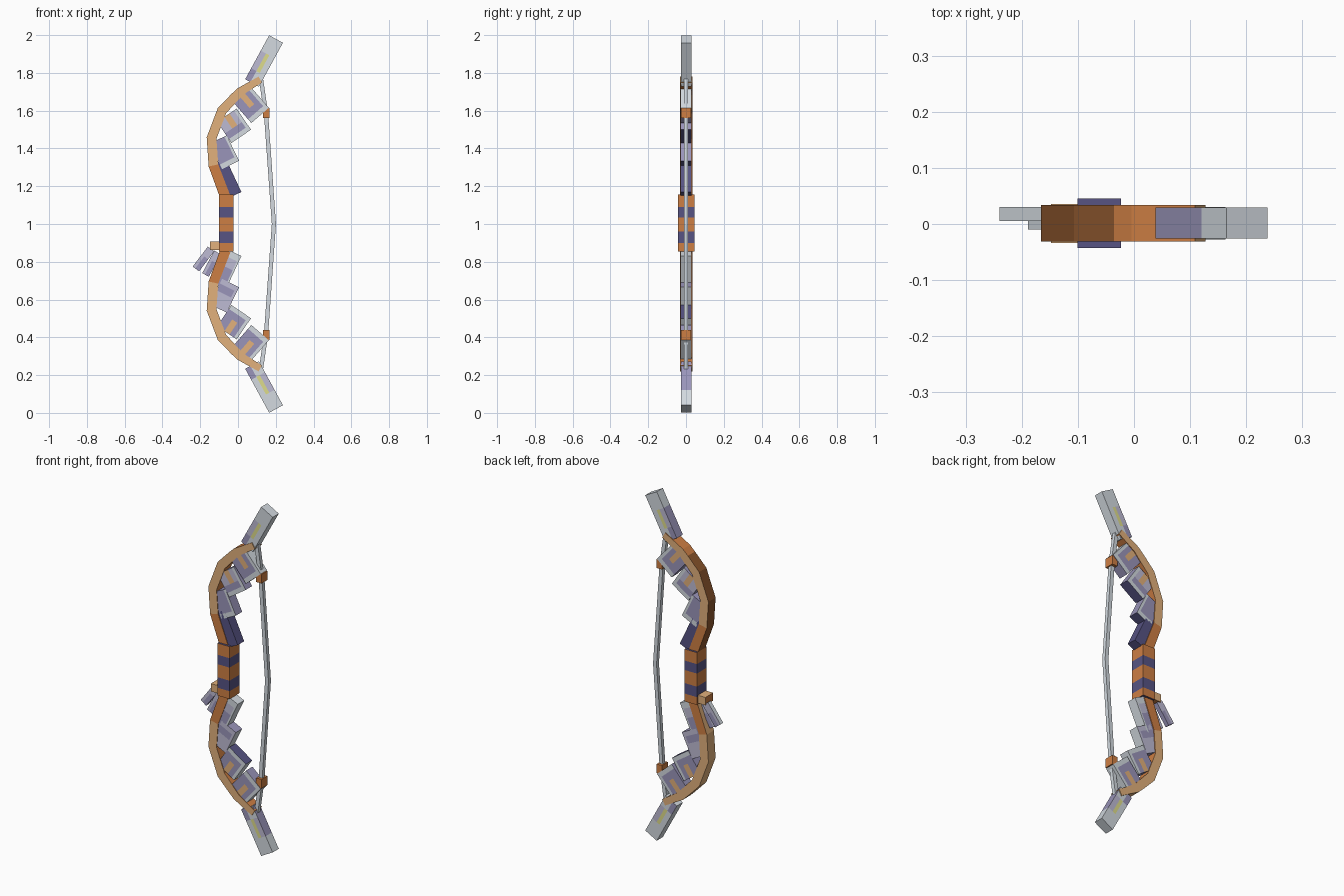
import bpy, bmesh
from math import sin, cos, radians
from mathutils import Vector

cube = bpy.data.objects.get("Cube")
if cube:
    bpy.data.objects.remove(cube)


def linear(c):
    c /= 255
    return c / 12.92 if c < 0.04 else ((c + 0.055) / 1.055) ** 2.4


# Palette
PALETTE = {
    "pale_grey": (211, 218, 224), "lilac": (190, 187, 212), "mauve": (154, 149, 186),
    "dark_violet": (87, 84, 132), "tan_wood": (226, 177, 124),
    "orange_wood": (206, 127, 68), "dark_wood": (140, 86, 45),
    "yellow_mark": (222, 220, 140),
}
NAMES = list(PALETTE)
GREY, LILAC, MAUVE, VIOLET, TAN, ORANGE, BROWN, YELLOW = range(len(NAMES))
MATERIALS = []
for name, rgb in PALETTE.items():
    mat = bpy.data.materials.new(name)
    mat.use_nodes = True
    colour = [linear(c) for c in rgb] + [1]
    mat.diffuse_color = colour
    bsdf = mat.node_tree.nodes["Principled BSDF"]
    bsdf.inputs["Base Color"].default_value = colour
    bsdf.inputs["Roughness"].default_value = 0.8
    MATERIALS.append(mat)


def finish(bm, name, lower):
    """Flip onto the lower half if asked, then make the object."""
    if lower:
        for v in bm.verts:
            v.co.z = 2 - v.co.z
    bmesh.ops.recalc_face_normals(bm, faces=bm.faces)
    mesh = bpy.data.meshes.new(name)
    bm.to_mesh(mesh)
    bm.free()
    for mat in MATERIALS:
        mesh.materials.append(mat)
    obj = bpy.data.objects.new(name, mesh)
    bpy.context.collection.objects.link(obj)


def block(name, x, z, length, width, angle, depth, rule, t_cuts=(), s_cuts=(), lower=False):
    """Box turned in the xz plane; rule(t, s, n) colours faces by local position and normal."""
    bm = bmesh.new()
    bmesh.ops.create_cube(bm, size=1)
    for axis, cuts in ((Vector((1, 0, 0)), t_cuts), (Vector((0, 0, 1)), s_cuts)):
        for c in cuts:
            bmesh.ops.bisect_plane(bm, geom=bm.verts[:] + bm.edges[:] + bm.faces[:],
                                   plane_co=axis * c, plane_no=axis)
    bm.normal_update()
    for f in bm.faces:
        c = f.calc_center_median()
        f.material_index = rule(c.x, c.z, f.normal)
    ca, sa = cos(radians(angle)), sin(radians(angle))
    y0, y1 = depth
    for v in bm.verts:
        t, s = v.co.x * length, v.co.z * width
        v.co = (x + t * ca - s * sa, y0 + (v.co.y + 0.5) * (y1 - y0), z + t * sa + s * ca)
    finish(bm, name, lower)


def strip(name, path, widths, depth, rule, lower=False):
    """Mitred flat bar along an xz path; rule(segment, side) colours it."""
    bm = bmesh.new()
    pts = [Vector(p) for p in path]
    rings = []
    for i, p in enumerate(pts):
        d = Vector((0, 0))
        if i:
            d += (p - pts[i - 1]).normalized()
        if i < len(pts) - 1:
            d += (pts[i + 1] - p).normalized()
        d.normalize()
        off = Vector((-d.y, d.x)) * widths[i] / 2
        a, b = p + off, p - off
        rings.append([bm.verts.new((q.x, y, q.y)) for q, y in
                      ((a, depth[0]), (a, depth[1]), (b, depth[1]), (b, depth[0]))])
    # sides: 0 outer, 1 back, 2 inner, 3 front
    for i, (r, q) in enumerate(zip(rings, rings[1:])):
        for k in range(4):
            m = (k + 1) % 4
            bm.faces.new((r[k], r[m], q[m], q[k])).material_index = rule(i, k)
    for ring, seg in ((rings[0], 0), (rings[-1], len(pts) - 2)):
        bm.faces.new(ring).material_index = rule(seg, 3)
    finish(bm, name, lower)


def plain(colour):
    return lambda *args: colour


# Feather colours: body by the root, outer part, trim, free end, string edge
def feather_rule(quill, root, outer, trim, end, edge):
    def rule(t, s, n):
        if abs(n.y) > 0.5:
            if quill and abs(s) < 0.13 and t < 0.05:
                return TAN
            if t > 0.32 or s > 0.36:
                return trim
            return outer if t > 0.05 else root
        if n.x > 0.5:
            return end
        return edge if n.z > 0.5 else MAUVE
    return rule


# Grip with wrapped bands and violet end faces
def grip_rule(t, s, n):
    if abs(n.x) > 0.5:
        return VIOLET
    return VIOLET if -0.35 < t < -0.15 or 0.1 < t < 0.28 else ORANGE


block("grip", -0.062, 1.005, 0.3, 0.077, 90, (-0.043, 0.045), grip_rule,
      t_cuts=(-0.35, -0.15, 0.1, 0.28))

LIMB = [(-0.066, 1.14), (-0.13, 1.31), (-0.14, 1.455), (-0.085, 1.6), (-0.018, 1.671),
        (0.01, 1.7), (0.118, 1.765)]
# x, z, length, width, angle, has quill
FEATHERS = [(0.069, 1.63, 0.146, 0.123, -49, True), (-0.021, 1.52, 0.135, 0.125, -56, True),
            (-0.072, 1.38, 0.15, 0.1, -64, False), (-0.055, 1.243, 0.195, 0.07, -65, False)]
# root, outer, trim, end, edge for each feather
UPPER_COLOURS = [(MAUVE, MAUVE, GREY, MAUVE, GREY), (LILAC, MAUVE, GREY, VIOLET, MAUVE),
                 (MAUVE, MAUVE, GREY, VIOLET, MAUVE), (VIOLET, VIOLET, VIOLET, VIOLET, VIOLET)]
LOWER_COLOURS = [(MAUVE, MAUVE, GREY, MAUVE, GREY), (MAUVE, MAUVE, GREY, VIOLET, GREY),
                 (LILAC, MAUVE, LILAC, MAUVE, GREY), (MAUVE, LILAC, GREY, GREY, GREY)]

for lower in (False, True):
    half = "lower" if lower else "upper"

    # Curved wooden limb
    def limb_rule(seg, side):
        if side in (1, 3):
            return ORANGE if seg == 0 else TAN
        if lower:
            return TAN if side == 0 else ORANGE
        return BROWN if side == 0 and seg < 4 else ORANGE

    strip(half + "_limb", LIMB, (0.055, 0.052, 0.052, 0.052, 0.048, 0.045, 0.036),
          (-0.031, 0.034), limb_rule, lower)

    # Feathers lining the inside of the limb
    colours = LOWER_COLOURS if lower else UPPER_COLOURS
    for i, (x, z, length, width, angle, quill) in enumerate(FEATHERS):
        block(f"{half}_feather_{i + 1}", x, z, length, width, angle, (-0.028, 0.03),
              feather_rule(quill, *colours[i]),
              t_cuts=(0.05, 0.32), s_cuts=(-0.13, 0.13, 0.36), lower=lower)

    # Stone tip with a yellow mark
    def tip_rule(t, s, n):
        if abs(n.y) > 0.5:
            if abs(s) < 0.12 and -0.25 < t < 0.15:
                return YELLOW
            if t < -0.25:
                return MAUVE if s > 0.12 else GREY
            beside = s < -0.12 if lower else s > 0.12
            return LILAC if beside and t < 0.15 else GREY
        upward = n.z < -0.5 if lower else n.z > 0.5
        return MAUVE if upward and t < 0.15 else GREY

    block(half + "_tip", 0.138, 1.863, 0.265, 0.083, 61.4, (-0.026, 0.029), tip_rule,
          t_cuts=(-0.25, 0.15), s_cuts=(-0.12, 0.12), lower=lower)

    # String clasp
    block(half + "_string_clasp", 0.15, 1.587, 0.052, 0.034, 90, (-0.026, 0.027),
          plain(ORANGE), lower=lower)

# Bowstring
STRING = [(0.12, 1.78), (0.148, 1.59), (0.19, 1.0), (0.148, 0.41), (0.12, 0.22)]
strip("bowstring", STRING, [0.022] * len(STRING), (-0.011, 0.011), plain(GREY))

# Hanging feathers and their binding below the grip
block("feather_binding", -0.122, 0.885, 0.052, 0.045, 0, (-0.034, 0.036),
      lambda t, s, n: TAN if abs(n.y) > 0.5 or n.z > 0.5 else ORANGE)


def hanging_rule(t, s, n):
    if abs(n.y) > 0.5:
        return MAUVE if t < 0.1 and s < 0.1 else LILAC
    return GREY if n.z > 0.5 else MAUVE


block("hanging_feather_back", -0.183, 0.815, 0.132, 0.042, 53, (0.005, 0.03),
      hanging_rule, t_cuts=(0.1,), s_cuts=(0.1,))
block("hanging_feather_front", -0.14, 0.79, 0.135, 0.04, 62, (-0.01, 0.005),
      hanging_rule, t_cuts=(0.1,), s_cuts=(0.1,))
